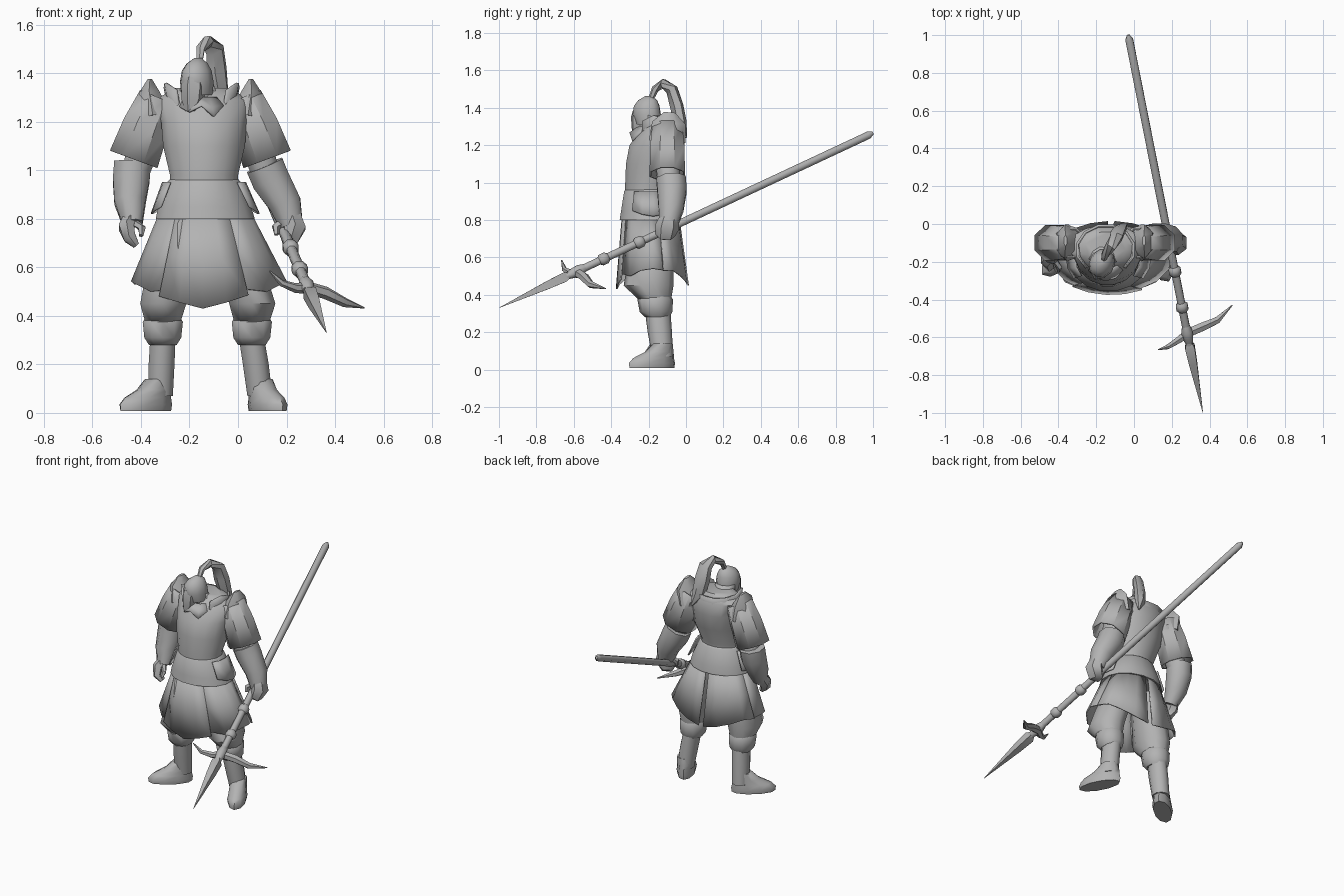
import bpy, bmesh
from math import sin, cos, pi, radians
from mathutils import Vector

cube = bpy.data.objects.get("Cube")
if cube:
    bpy.data.objects.remove(cube)

grey = bpy.data.materials.new("plain grey")
grey.use_nodes = True
COLOUR = (0.45, 0.45, 0.45, 1)
grey.diffuse_color = COLOUR
grey.node_tree.nodes["Principled BSDF"].inputs["Base Color"].default_value = COLOUR
MID = -0.155  # body's mirror plane in x


def skin(name, rings, closed=True, caps=True, thick=0, angle=50):
    """Join rows of points with quads."""
    bm = bmesh.new()
    rows = [[bm.verts.new(p) for p in r] for r in rings]
    n = len(rows[0])
    for a, b in zip(rows, rows[1:]):
        for i in range(n if closed else n - 1):
            j = (i + 1) % n
            bm.faces.new((a[i], a[j], b[j], b[i]))
    if caps and closed:
        bm.faces.new(rows[0])
        bm.faces.new(rows[-1])
    bmesh.ops.recalc_face_normals(bm, faces=bm.faces)
    me = bpy.data.meshes.new(name)
    bm.to_mesh(me)
    bm.free()
    ob = bpy.data.objects.new(name, me)
    bpy.context.collection.objects.link(ob)
    me.materials.append(grey)
    if thick:
        m = ob.modifiers.new("thickness", 'SOLIDIFY')
        m.thickness = thick
        m.offset = 0
    bpy.ops.object.select_all(action='DESELECT')
    ob.select_set(True)
    bpy.context.view_layer.objects.active = ob
    bpy.ops.object.shade_smooth_by_angle(angle=radians(angle))


def loft(name, rings, n=12, yaw=0):
    """Stack of level ellipses (x, y, z, rx, ry), turned by yaw."""
    c, s = cos(radians(yaw)), sin(radians(yaw))
    rows = []
    for x, y, z, rx, ry in rings:
        row = []
        for i in range(n):
            a = 2 * pi * (i + 0.5) / n
            u, v = rx * cos(a), ry * sin(a)
            row.append((x + u * c - v * s, y + u * s + v * c, z))
        rows.append(row)
    skin(name, rows)


def tube(name, pts, radii, n=8, ref=(0, 1, 0), flats=None, caps=True, thick=0, angle=50):
    """Rings square to a path; flats scale the width along ref."""
    pts = [Vector(p) for p in pts]
    flats = flats or [1] * len(pts)
    rows = []
    for i, (p, r, f) in enumerate(zip(pts, radii, flats)):
        t = (pts[min(i + 1, len(pts) - 1)] - pts[max(i - 1, 0)]).normalized()
        u = Vector(ref).cross(t).normalized()
        v = t.cross(u)
        rows.append([p + u * r * cos(2 * pi * (k + .5) / n) + v * r * f * sin(2 * pi * (k + .5) / n)
                     for k in range(n)])
    skin(name, rows, caps=caps, thick=thick, angle=angle)


def panel(name, a0, a1, top, bottom, ztop, zbot, thick=0.008):
    """Curved plate between two ellipses (x, y, rx, ry), edge heights listed."""
    n = len(zbot)
    rows = []
    for (x, y, rx, ry), zs in ((top, ztop), (bottom, zbot)):
        rows.append([(x + rx * cos(radians(a0 + (a1 - a0) * i / (n - 1))),
                      y + ry * sin(radians(a0 + (a1 - a0) * i / (n - 1))), zs[i]) for i in range(n)])
    mid = [tuple(Vector(p).lerp(Vector(q), 0.5)) for p, q in zip(*rows)]
    skin(name, [rows[0], mid, rows[1]], closed=False, thick=thick)


def flip(pts):
    return [(2 * MID - p[0], p[1], p[2]) for p in pts]


# Torso, waist and skirt
loft("breastplate", [(-.14, -.2, .94, .145, .128), (-.14, -.2, .98, .143, .128),
                     (-.14, -.17, 1.1, .172, .154), (-.14, -.155, 1.2, .18, .15),
                     (-.145, -.12, 1.29, .2, .115), (-.15, -.12, 1.34, .11, .08)], n=16)
loft("waist_plate", [(-.135, -.19, .80, .208, .168), (-.137, -.19, .85, .195, .16),
                     (-.14, -.198, .955, .152, .135), (-.14, -.198, .965, .14, .125)], n=16)
waist = (-.135, -.19, .19, .15)
hem = (-.12, -.18, .325, .192)
inner = (-.12, -.18, .318, .182)
panel("skirt_front", -129, -60, waist, hem, [.82] * 5, [.48, .455, .43, .455, .485])
for side, sign in (("left", 1), ("right", -1)):
    turn = lambda a: a if sign > 0 else 180 - a
    panel("skirt_side_" + side, turn(-62), turn(22), waist, inner, [.815] * 5, [.51, .5, .53, .54, .53])
    panel("skirt_back_" + side, turn(18), turn(87), waist, hem, [.82] * 5, [.53, .53, .5, .47, .45])
    panel("hip_plate_" + side, turn(-35), turn(25), (-.14, -.19, .17, .15), (-.135, -.19, .222, .17),
          [.95] * 4, [.85, .83, .82, .83])

# Neck collar and scarf
panel("collar", -48, 228, (-.15, -.135, .155, .13), (-.15, -.14, .125, .12),
      [1.33, 1.36, 1.34, 1.33, 1.325, 1.325, 1.33, 1.34, 1.36, 1.33], [1.2] * 10, .012)
panel("scarf", -145, -35, (-.155, -.17, .08, .08), (-.15, -.165, .11, .135),
      [1.30] * 5, [1.26, 1.24, 1.265, 1.22, 1.265])
loft("neck", [(-.155, -.16, 1.26, .07, .07), (-.165, -.19, 1.36, .055, .06)], n=8)

# Helmet, face guard and plume
loft("helmet", [(-.168, -.2, 1.31, .064, .07), (-.17, -.21, 1.365, .068, .08), (-.17, -.21, 1.41, .06, .073),
                (-.168, -.205, 1.44, .042, .055), (-.165, -.2, 1.462, .015, .02)], n=10, yaw=-25)
loft("face_guard", [(-.195, -.262, 1.245, .022, .025), (-.187, -.245, 1.29, .045, .05),
                    (-.182, -.238, 1.35, .05, .062), (-.178, -.23, 1.385, .045, .06)], n=6, yaw=-25)
panel("neck_guard", 0, 170, (-.168, -.205, .062, .074), (-.165, -.195, .08, .09), [1.36] * 6, [1.29] * 6)
tube("plume", [(-.16, -.19, 1.44), (-.155, -.165, 1.5), (-.125, -.12, 1.53), (-.095, -.075, 1.495),
               (-.088, -.05, 1.41), (-.075, -.03, 1.32), (-.04, .0, 1.24)],
     [.014, .02, .026, .03, .032, .032, .006], n=6, ref=(1, .6, 0), flats=[1, 1, 1.1, 1.4, 1.5, 1.3, 1])

# Shoulder armour and upper arms
guard = [(-.33, -.1, 1.3), (-.38, -.1, 1.18), (-.43, -.1, 1.045)]
crest = [(-.363, -.088, 1.375), (-.366, -.092, 1.32), (-.35, -.1, 1.22)]
upper = [(-.32, -.1, 1.25), (-.38, -.1, 1.13), (-.425, -.09, .98)]
for side, f in (("right", list), ("left", flip)):
    tube("shoulder_guard_" + side, f(guard), [.08, .098, .107], flats=[1, .95, .9],
         caps=False, thick=.012, angle=40)
    tube("shoulder_crest_" + side, f(crest), [.01, .048, .088], n=6, flats=[3, 1.85, 1.12])
    tube("upper_arm_" + side, f(upper), [.075, .075, .06])

# Forearms and hands
tube("forearm_right", [(-.435, -.085, 1.03), (-.44, -.095, .96), (-.445, -.13, .87), (-.435, -.17, .78)],
     [.082, .082, .07, .045])
tube("hand_right", [(-.445, -.16, .8), (-.46, -.19, .765), (-.445, -.215, .72), (-.42, -.21, .69)],
     [.035, .036, .03, .016], n=6, flats=[1.3] * 4)
tube("thumb_right", [(-.42, -.19, .78), (-.395, -.23, .76), (-.4, -.25, .73)], [.016, .016, .01], n=5)
tube("forearm_left", [(.11, -.08, 1.02), (.135, -.075, .96), (.195, -.08, .86), (.22, -.095, .77)],
     [.085, .085, .072, .052])
tube("hand_left", [(.225, -.09, .81), (.235, -.1, .765), (.215, -.11, .72), (.18, -.11, .71)],
     [.04, .05, .042, .02], n=6, flats=[1.3] * 4)
tube("thumb_left", [(.19, -.1, .79), (.155, -.12, .765), (.16, -.13, .735)], [.018, .018, .012], n=5)

# Legs: x of hip, knee, ankle, then the foot's centre and turn
for side, hip, knee, ankle, fx, fy, yaw in (("right", -.24, -.31, -.32, -.38, -.18, -50),
                                            ("left", -.04, .057, .09, .122, -.182, 27)):
    mid = (hip + 2 * knee) / 3
    loft("thigh_" + side, [(hip, -.18, .76, .08, .1), (mid, -.19, .56, .1, .125),
                           (knee + .002, -.2, .45, .1, .133), (knee, -.165, .37, .075, .085)], n=10)
    loft("knee_band_" + side, [(knee, -.16, .4, .07, .075), (knee, -.165, .375, .087, .095),
                               (knee, -.16, .31, .08, .088), (knee, -.155, .28, .06, .065)], n=10)
    loft("shin_" + side, [(knee, -.15, .3, .055, .068), (ankle * .5 + knee * .5, -.14, .2, .056, .065),
                          (ankle, -.125, .07, .054, .056)], n=10)
    dx, dy = sin(radians(yaw)), -cos(radians(yaw))
    step = lambda d, z, w, l: (fx + dx * d, fy + dy * d, z, w, l)
    loft("foot_" + side, [step(0, .008, .055, .135), step(0, .035, .06, .138),
                          step(-.01, .062, .055, .122), step(-.045, .095, .053, .085),
                          step(-.065, .14, .05, .055)], n=10, yaw=yaw)

# Spear, laid along one line from butt to tip
BUTT, TIP = Vector((-.03, 1.0, 1.265)), Vector((.365, -1.0, .33))


def spear_part(name, steps, n=8):
    tube(name, [BUTT.lerp(TIP, t) for t, r in steps], [r for t, r in steps], n, (1, 0, 0))


spear_part("spear_shaft", [(0, .008), (.012, .022), (.83, .022)])
for i, t in enumerate((.625, .72)):
    spear_part("spear_collar_%d" % i, [(t - .012, .022), (t - .006, .034), (t + .006, .034), (t + .012, .022)])
spear_part("spear_socket", [(.77, .022), (.785, .032), (.8, .03), (.82, .018)])
spear_part("spear_blade", [(.81, .016), (.825, .036), (.87, .03), (1, .001)], n=4)
tube("spear_crossbar", [(.13, -.665, .585), (.18, -.65, .535), (.235, -.615, .515), (.29, -.575, .515),
                        (.36, -.545, .495), (.44, -.51, .455), (.52, -.43, .433)],
     [.003, .014, .02, .026, .026, .02, .003], n=6, ref=(0, 0, 1))
